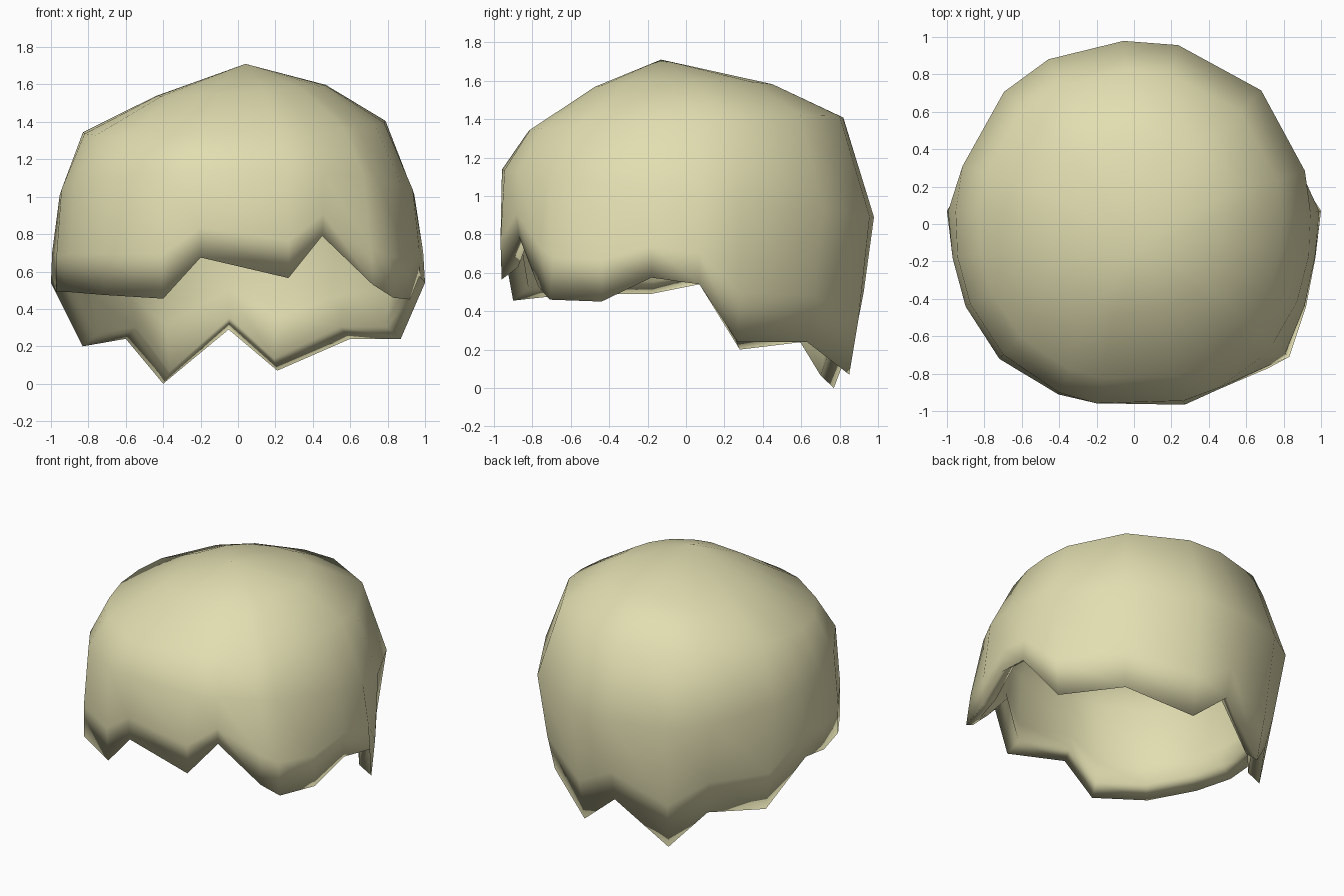
import bpy, bmesh, math
from mathutils import Vector

if "Cube" in bpy.data.objects:
    bpy.data.objects.remove(bpy.data.objects["Cube"])

# Hair colour
mat = bpy.data.materials.new("pale blond")
mat.diffuse_color = (0.76, 0.73, 0.44, 1)
mat.use_nodes = True
mat.node_tree.nodes["Principled BSDF"].inputs["Base Color"].default_value = mat.diffuse_color

# Jagged lower hairline, anticlockwise from the front
RIM = [(-.20, -.94, .675), (.27, -.96, .565), (.45, -.87, .79),
       (.72, -.77, .53), (.83, -.71, .46), (.92, -.44, .45), (.97, -.18, .575),
       (1, .07, .54), (.87, .27, .24), (.60, .63, .24),
       (.21, .85, .07), (-.05, .88, .29), (-.40, .77, 0), (-.60, .61, .24),
       (-.83, .28, .20), (-1, .07, .54), (-.97, -.18, .49), (-.90, -.44, .49),
       (-.72, -.72, .475), (-.40, -.90, .455)]
APEX = Vector((.04, -.13, 1.71))

# Dome rings: left, right, front, back reach, then height at front, back
RINGS = [(.955, .945, .975, .98, 1.14, .89), (.83, .79, .84, .82, 1.335, 1.41),
         (.44, .47, .49, .46, 1.56, 1.575)]


def dome_point(angle, ring):
    """Point on a slightly squared oval ring at an angle."""
    left, right, front, back, zf, zb = ring
    c, s = math.cos(angle), math.sin(angle)
    rx = left if c < 0 else right
    ry = front if s < 0 else back
    n = 2.15
    r = (abs(c / rx) ** n + abs(s / ry) ** n) ** (-1 / n)
    return Vector((r * c, r * s, zf + (zb - zf) * (s + 1) / 2 + .03 * c * (zf > 1.2)))


def inner(p, lift=0):
    """Matching point on the inside of the shell."""
    q = Vector((p.x * .91, p.y * .91, p.z))
    q.z += lift - .08 * max(0, min(1, (p.z - .9) / .7))
    return q


# Each column runs from the crown to the rim, then back up inside
columns = []
for p in RIM:
    rim = Vector(p)
    angle = math.atan2(rim.y, rim.x)
    low, shoulder, crown = [dome_point(angle, r) for r in RINGS]
    mid = rim.lerp(low, .35)
    mid.x *= 1.01
    mid.y *= 1.012
    outer = [crown, shoulder, low, mid, rim]
    inside = [inner(rim, .065)] + [inner(q) for q in (mid, low, shoulder, crown)]
    inside[1].z = max(inside[1].z, inside[0].z + .04)
    columns.append(outer + inside)

bm = bmesh.new()
grid = [[bm.verts.new(q) for q in col] for col in columns]
top = bm.verts.new(APEX)
under = bm.verts.new(APEX - Vector((0, 0, .08)))
for i, a in enumerate(grid):
    b = grid[(i + 1) % len(grid)]
    bm.faces.new((top, a[0], b[0]))
    for j in range(len(a) - 1):
        bm.faces.new((a[j], a[j + 1], b[j + 1], b[j]))
    bm.faces.new((a[-1], under, b[-1]))
bmesh.ops.recalc_face_normals(bm, faces=bm.faces)
for f in bm.faces:
    f.smooth = True

mesh = bpy.data.meshes.new("hair")
bm.to_mesh(mesh)
bm.free()
mesh.materials.append(mat)
bpy.context.collection.objects.link(bpy.data.objects.new("hair", mesh))
